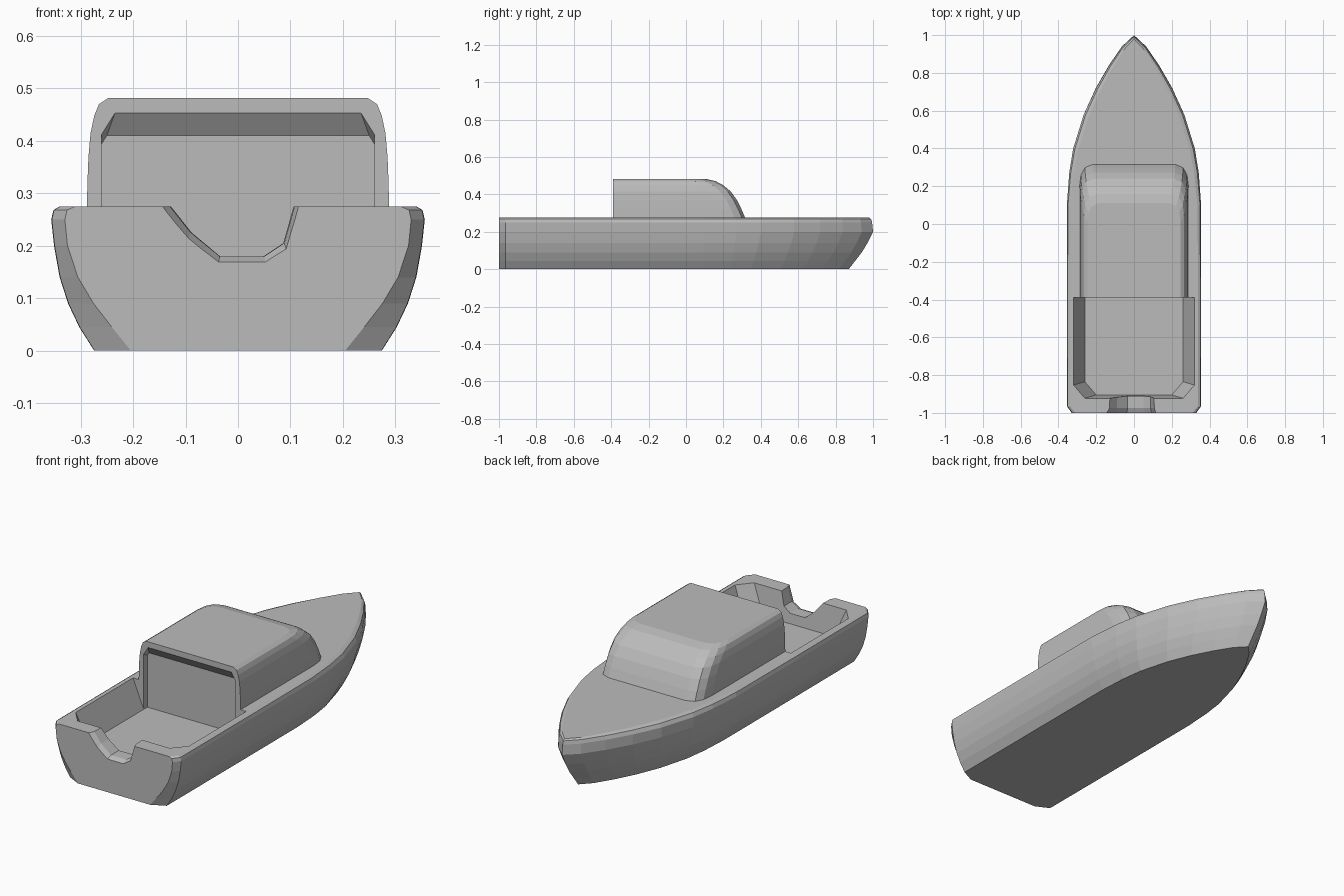
import bpy, bmesh

if "Cube" in bpy.data.objects:
    bpy.data.objects.remove(bpy.data.objects["Cube"], do_unlink=True)

grey = bpy.data.materials.new("hull grey")
grey.use_nodes = True
colour = (0.5, 0.5, 0.5, 1)
grey.diffuse_color = colour
grey.node_tree.nodes["Principled BSDF"].inputs["Base Color"].default_value = colour


def loft(name, rings):
    """Closed solid through rings that share a point count."""
    bm = bmesh.new()
    loops = [[bm.verts.new(p) for p in ring] for ring in rings]
    n = len(loops[0])
    for a, b in zip(loops, loops[1:]):
        for i in range(n):
            j = (i + 1) % n
            bm.faces.new((a[i], a[j], b[j], b[i]))
    bm.faces.new(loops[0])
    bm.faces.new(loops[-1])
    bmesh.ops.recalc_face_normals(bm, faces=bm.faces)
    mesh = bpy.data.meshes.new(name)
    bm.to_mesh(mesh)
    bm.free()
    mesh.materials.append(grey)
    obj = bpy.data.objects.new(name, mesh)
    bpy.context.collection.objects.link(obj)
    return obj


def mirrored(half):
    """Complete a +x half outline, sharing any point on the centre line."""
    return half + [(-x, y) for x, y in reversed(half) if x > 1e-6]


def cut(target, cutter):
    mod = target.modifiers.new("cut", "BOOLEAN")
    mod.operation = "DIFFERENCE"
    mod.solver = "EXACT"
    mod.object = cutter
    bpy.context.view_layer.objects.active = target
    bpy.ops.object.modifier_apply(modifier=mod.name)


# Hull: plan outline from stern to bow, scaled at each height
plan = [(.33, -1), (.355, -.965), (.356, -.4), (.356, .1), (.345, .27),
        (.325, .4), (.27, .58), (.205, .72), (.135, .84), (.065, .94), (0, 1)]
# height, width factor, bow reach, stern corner cut, bow edge rounding
levels = [(0, .77, .87, .05, 0), (.045, .85, .905, .04, 0),
          (.09, .91, .94, .025, 0), (.14, .955, .97, .01, 0),
          (.2, .985, 1, 0, 0), (.25, 1, .995, 0, .02),
          (.268, .988, .99, 0, .06), (.275, .955, .98, .005, .12)]


def hull_ring(z, k, bow, corner, rounding):
    half = []
    for i, (x, y) in enumerate(plan):
        fore = max(0, y)
        w = x * k * (1 - rounding * fore) - (corner if i == 0 else 0)
        half.append((w, y * bow if y > 0 else y))
    return [(x, y, z) for x, y in mirrored(half)]


hull = loft("hull", [hull_ring(*level) for level in levels])


# Cabin: rounded front corners, raked windscreen and curved roof edge
def cabin_ring(z, w, front, c):
    half = [(w, -.39), (w, front - 1.6 * c), (w - .1 * c, front - .8 * c),
            (w - .4 * c, front - .25 * c), (w - c, front)]
    return [(x, y, z) for x, y in mirrored(half)]


cabin = loft("cabin", [cabin_ring(*r) for r in (
    (.27, .288, .318, .07), (.32, .287, .297, .07), (.37, .285, .272, .07),
    (.415, .281, .24, .07), (.448, .274, .2, .07), (.47, .265, .16, .07),
    (.482, .247, .11, .06))])


# Cockpit well with sloping sides and cut rear corners
def well_ring(z, w, rear):
    half = [(w, -.39), (w, rear + .07), (w - .06, rear)]
    return [(x, y, z) for x, y in mirrored(half)]


well = loft("well_cutter", [well_ring(.13, .26, -.905),
                            well_ring(.27, .318, -.922),
                            well_ring(.3, .33, -.926)])


# Shallow recess in the rear of the cabin, with a sloping head
def recess_ring(y, top, chamfer):
    half = [(.26, .13), (.26, top - 1.6 * chamfer), (.26 - chamfer, top)]
    return [(x, y, z) for x, z in mirrored(half)]


recess = loft("recess_cutter", [recess_ring(-.395, .46, .028),
                                recess_ring(-.36, .41, .01)])

# Notch in the transom, flared toward the outside
notch_profile = [(-.16, .32), (-.13, .275), (-.09, .225), (-.035, .18),
                 (.05, .18), (.088, .205), (.105, .265), (.12, .32)]


def notch_ring(y, drop, spread):
    return [(x * spread, y, z - drop) for x, z in notch_profile]


notch = loft("notch_cutter", [notch_ring(-1.02, .02, 1.08),
                              notch_ring(-.975, 0, 1), notch_ring(-.88, 0, .97)])

for cutter in (well, recess, notch):
    cut(hull, cutter)
cut(cabin, recess)
for cutter in (well, recess, notch):
    bpy.data.objects.remove(cutter, do_unlink=True)
